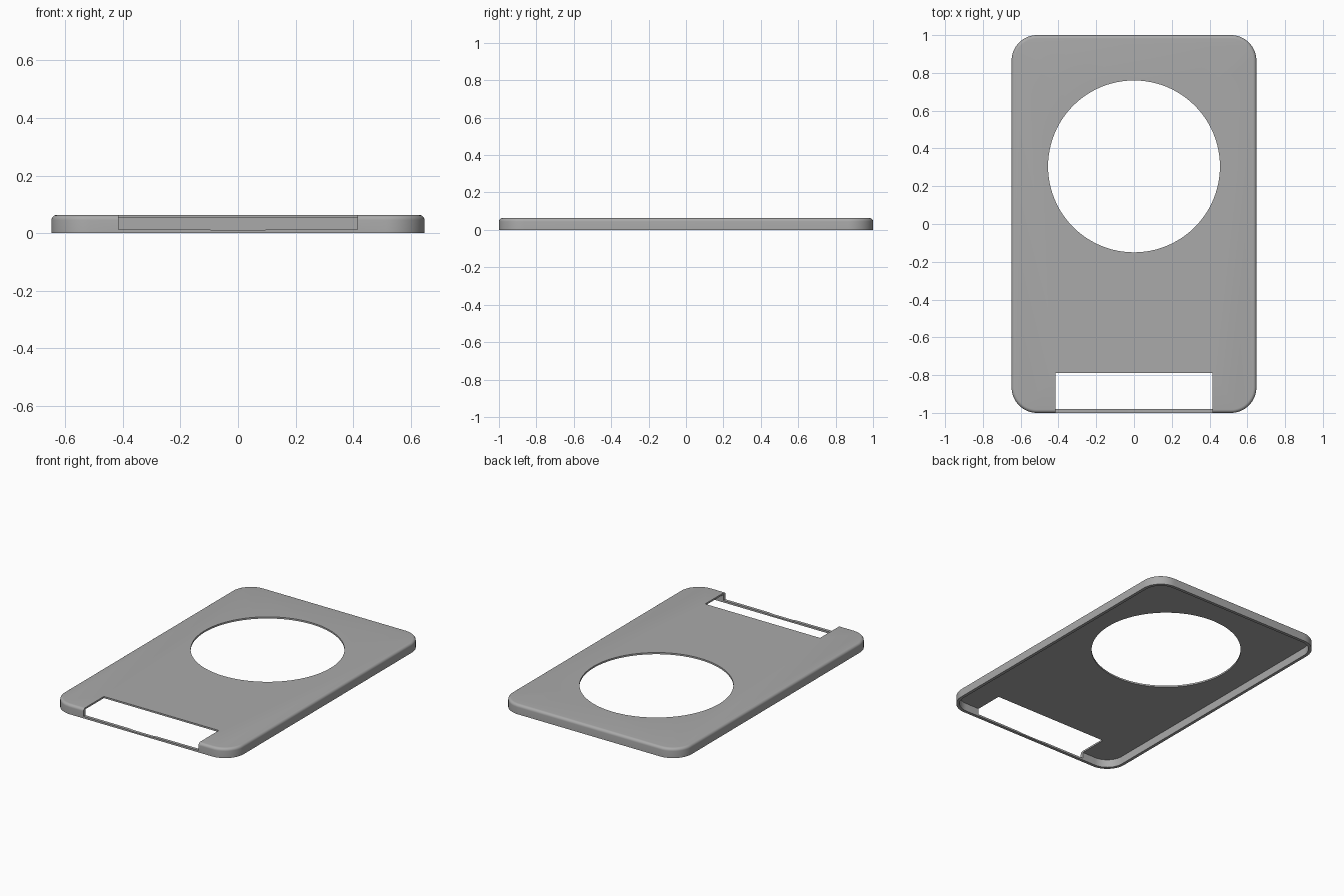
import bpy, bmesh, math
from mathutils import Vector

old = bpy.data.objects.get("Cube")
if old:
    bpy.data.objects.remove(old)

HALF_W, HALF_L, HEIGHT = 0.648, 1.0, 0.063
CORNER, FILLET, WALL, PLATE = 0.135, 0.018, 0.02, 0.011

grey = bpy.data.materials.new("plain grey")
grey.use_nodes = True
colour = (0.4, 0.4, 0.4, 1)
grey.diffuse_color = colour
grey.node_tree.nodes["Principled BSDF"].inputs["Base Color"].default_value = colour


def make_object(name, bm):
    bmesh.ops.recalc_face_normals(bm, faces=bm.faces[:])
    mesh = bpy.data.meshes.new(name)
    bm.to_mesh(mesh)
    bm.free()
    mesh.materials.append(grey)
    obj = bpy.data.objects.new(name, mesh)
    bpy.context.collection.objects.link(obj)
    return obj


def rounded_ring(bm, inset, z, steps=16):
    """Rounded rectangle loop, inset from the outer wall."""
    r = CORNER - inset
    ring = []
    for q, (sx, sy) in enumerate([(1, 1), (-1, 1), (-1, -1), (1, -1)]):
        for i in range(steps + 1):
            a = (q + i / steps) * math.pi / 2
            ring.append(bm.verts.new((sx * (HALF_W - CORNER) + r * math.cos(a),
                                      sy * (HALF_L - CORNER) + r * math.sin(a), z)))
    return ring


# Tray shell: inner ceiling, inner wall, rim, outer wall, rounded top edge
bm = bmesh.new()
levels = [(WALL, HEIGHT - PLATE), (WALL, 0), (0, 0)]
for i in range(7):
    a = i / 6 * math.pi / 2
    levels.append((FILLET * (1 - math.cos(a)), HEIGHT - FILLET * (1 - math.sin(a))))
rings = [rounded_ring(bm, *level) for level in levels]
for low, high in zip(rings, rings[1:]):
    for i in range(len(low)):
        j = (i + 1) % len(low)
        bm.faces.new((low[i], low[j], high[j], high[i]))
bm.faces.new(rings[0])
bm.faces.new(rings[-1])
shell = make_object("cover_shell", bm)

# Round window cutter
bm = bmesh.new()
bmesh.ops.create_cone(bm, cap_ends=True, segments=96, radius1=0.455, radius2=0.455, depth=0.4)
bmesh.ops.translate(bm, verts=bm.verts[:], vec=(0, 0.305, 0))
window = make_object("window_cutter", bm)

# Front slot cutter, leaving a thin lip that dips in the middle
bm = bmesh.new()
profile = [(-0.415, 0.2), (-0.415, 0.013), (-0.1, 0.012), (-0.07, 0.009),
           (0.07, 0.009), (0.1, 0.012), (0.415, 0.013), (0.415, 0.2)]
face = bm.faces.new([bm.verts.new((x, -1.1, z)) for x, z in profile])
moved = bmesh.ops.extrude_face_region(bm, geom=[face])["geom"]
bmesh.ops.translate(bm, verts=[v for v in moved if isinstance(v, bmesh.types.BMVert)],
                    vec=Vector((0, 0.31, 0)))
slot = make_object("slot_cutter", bm)

# Cut the openings, then discard the cutters
bpy.ops.object.select_all(action='DESELECT')
bpy.context.view_layer.objects.active = shell
shell.select_set(True)
for cutter in (window, slot):
    cutter.hide_render = True
    mod = shell.modifiers.new(cutter.name, 'BOOLEAN')
    mod.operation, mod.solver, mod.object = 'DIFFERENCE', 'EXACT', cutter
    bpy.ops.object.modifier_apply(modifier=mod.name)
    bpy.data.objects.remove(cutter)

bpy.ops.object.shade_smooth_by_angle(angle=math.radians(30))
